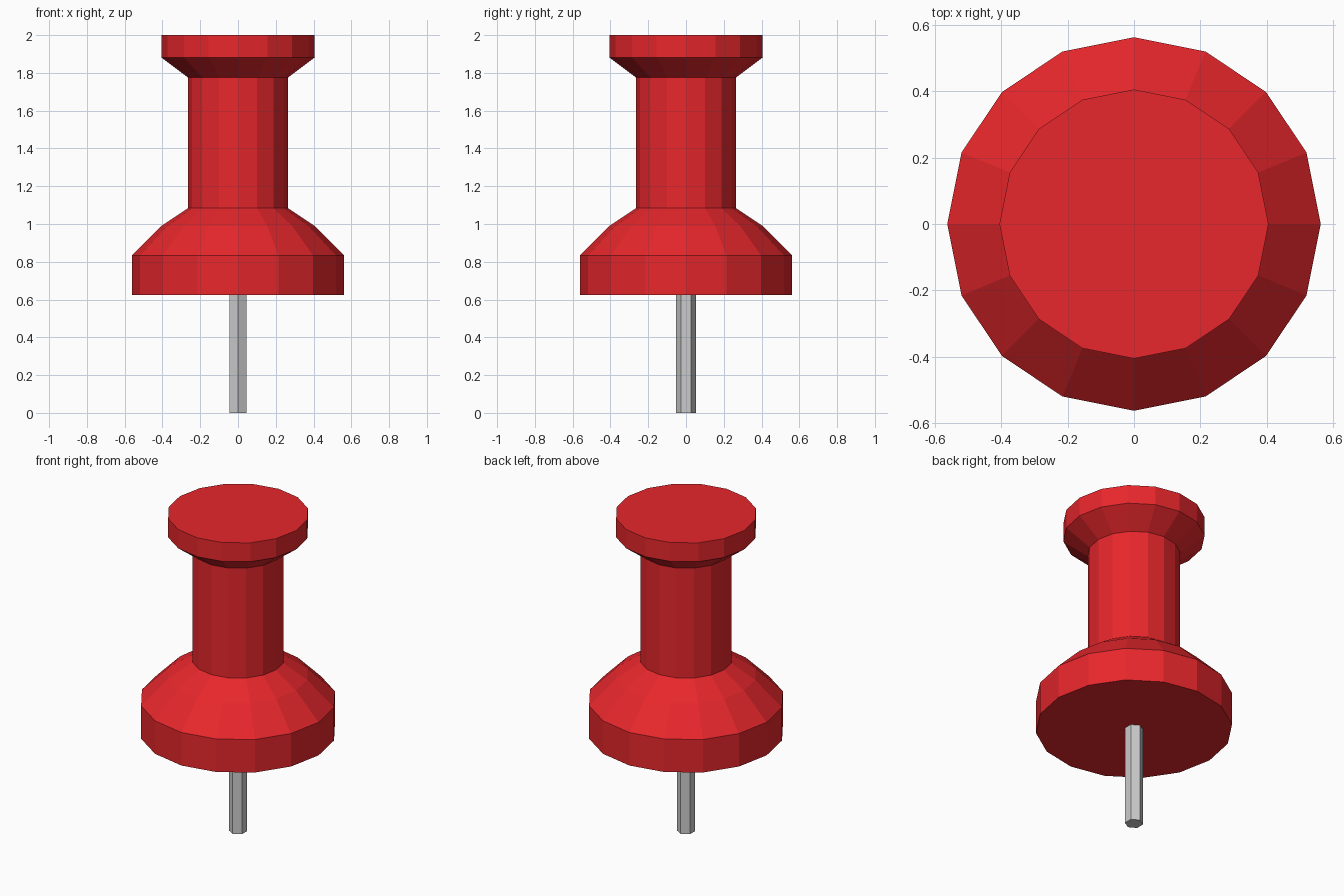
import bpy, bmesh
from math import cos, sin, pi, radians

if "Cube" in bpy.data.objects:
    bpy.data.objects.remove(bpy.data.objects["Cube"])


def lathe(name, profile, sides, start=0.0, color=None):
    """Revolve (radius, z) points around z and cap both ends."""
    bm = bmesh.new()
    rings = []
    for r, z in profile:
        angles = [start + 2 * pi * i / sides for i in range(sides)]
        rings.append([bm.verts.new((r * cos(a), r * sin(a), z)) for a in angles])
    for low, high in zip(rings, rings[1:]):
        for i in range(sides):
            j = (i + 1) % sides
            bm.faces.new((low[i], low[j], high[j], high[i]))
    bm.faces.new(rings[0][::-1])
    bm.faces.new(rings[-1])
    mesh = bpy.data.meshes.new(name)
    bm.to_mesh(mesh)
    bm.free()
    obj = bpy.data.objects.new(name, mesh)
    bpy.context.collection.objects.link(obj)
    if color:
        mat = bpy.data.materials.new(name + "_color")
        mat.diffuse_color = color
        mat.use_nodes = True
        mat.node_tree.nodes["Principled BSDF"].inputs["Base Color"].default_value = mat.diffuse_color
        mesh.materials.append(mat)
    return obj


# Plastic handle: wide collar, sloped shoulder, grip and flared cap
lathe("handle", [(0.562, 0.625), (0.562, 0.833), (0.405, 0.99), (0.265, 1.084),
                 (0.265, 1.776), (0.405, 1.881), (0.405, 2.0)],
      16, color=(0.8, 0.02, 0.025, 1))

# Hexagonal metal pin
lathe("pin", [(0.053, 0.0), (0.053, 0.625)], 6, start=radians(90))
